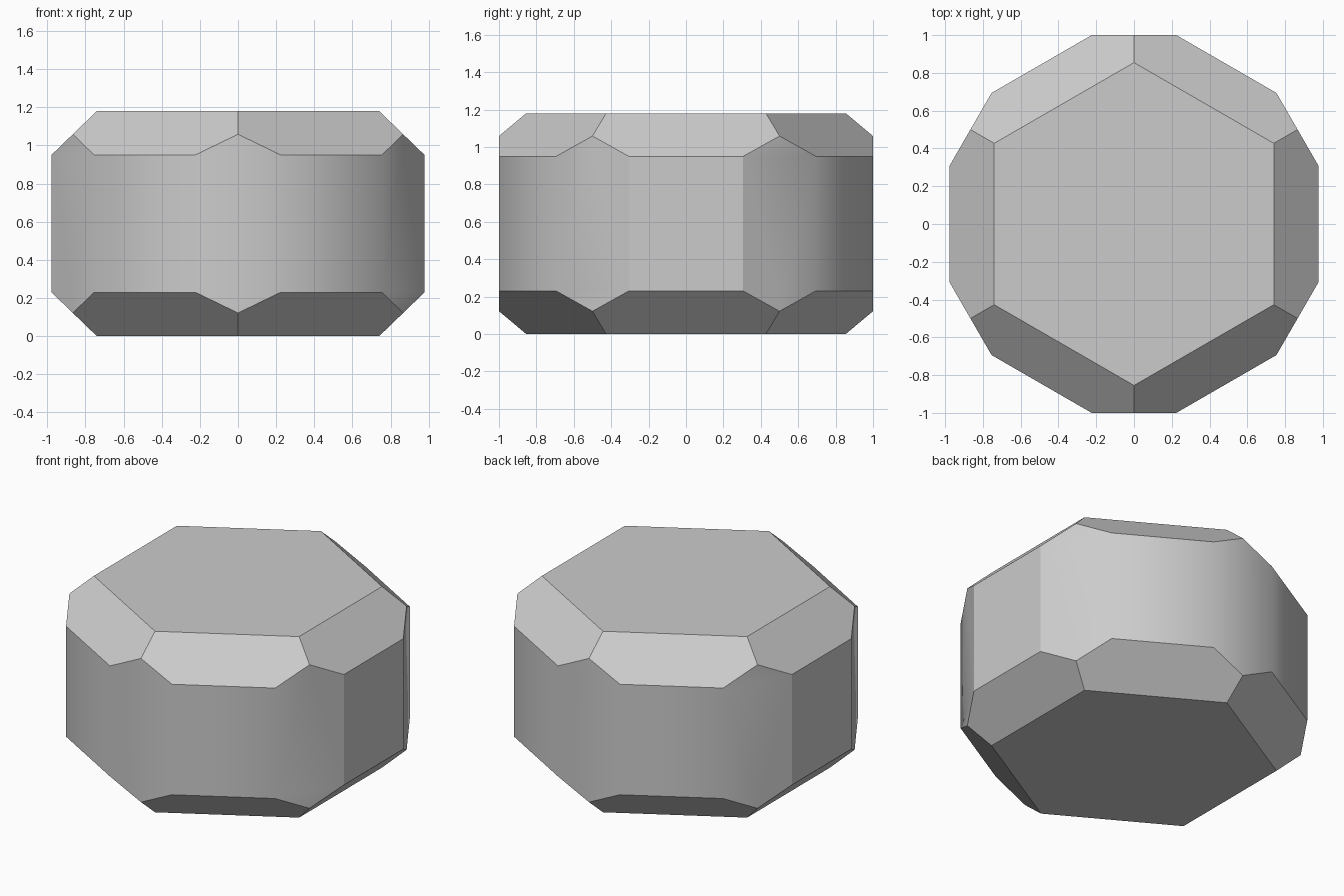
import bpy, bmesh, math
from mathutils import Vector

cube = bpy.data.objects.get("Cube")
if cube:
    bpy.data.objects.remove(cube, do_unlink=True)

HEIGHT = 1.18
LONG_APOTHEM, SHORT_APOTHEM = 0.978, 1.0
CAP_APOTHEM, CHAMFER = 0.74, 0.23

stone = bpy.data.materials.new("plain grey")
stone.use_nodes = True
colour = (0.6, 0.6, 0.6, 1)
stone.diffuse_color = colour
stone.node_tree.nodes["Principled BSDF"].inputs["Base Color"].default_value = colour


def cut(bm, point, normal):
    """Slice off everything beyond a plane and cap the opening."""
    geom = bm.verts[:] + bm.edges[:] + bm.faces[:]
    result = bmesh.ops.bisect_plane(bm, geom=geom, dist=1e-5, plane_co=point,
                                    plane_no=normal, clear_outer=True)
    edges = [e for e in result["geom_cut"] if isinstance(e, bmesh.types.BMEdge)]
    bmesh.ops.contextual_create(bm, geom=edges)


# Block to be cut into a crystal
bm = bmesh.new()
bmesh.ops.create_cube(bm, size=4)
bmesh.ops.scale(bm, vec=(1, 1, HEIGHT / 4), verts=bm.verts)
bmesh.ops.translate(bm, vec=(0, 0, HEIGHT / 2), verts=bm.verts)

# Twelve upright sides, alternately wide and narrow
for i in range(12):
    a = math.radians(30 * i)
    out = Vector((math.cos(a), math.sin(a), 0))
    cut(bm, out * (SHORT_APOTHEM if i % 2 else LONG_APOTHEM), out)

# Sloping facets above and below each wide side
for i in range(6):
    a = math.radians(60 * i)
    out = Vector((math.cos(a), math.sin(a), 0))
    for z, up in ((HEIGHT, 1), (0, -1)):
        normal = out * CHAMFER + Vector((0, 0, up * (LONG_APOTHEM - CAP_APOTHEM)))
        cut(bm, out * CAP_APOTHEM + Vector((0, 0, z)), normal.normalized())

bmesh.ops.remove_doubles(bm, verts=bm.verts, dist=1e-4)
bmesh.ops.recalc_face_normals(bm, faces=bm.faces)

# Smooth upright sides, crisp facets and crisp edges beside the left and right sides
for face in bm.faces:
    face.smooth = True
for edge in bm.edges:
    upright = all(abs(f.normal.z) < 0.1 for f in edge.link_faces)
    beside_end = any(abs(f.normal.x) > 0.99 for f in edge.link_faces)
    edge.smooth = upright and not beside_end

mesh = bpy.data.meshes.new("faceted_crystal")
bm.to_mesh(mesh)
bm.free()
mesh.materials.append(stone)
bpy.context.collection.objects.link(bpy.data.objects.new("faceted_crystal", mesh))
